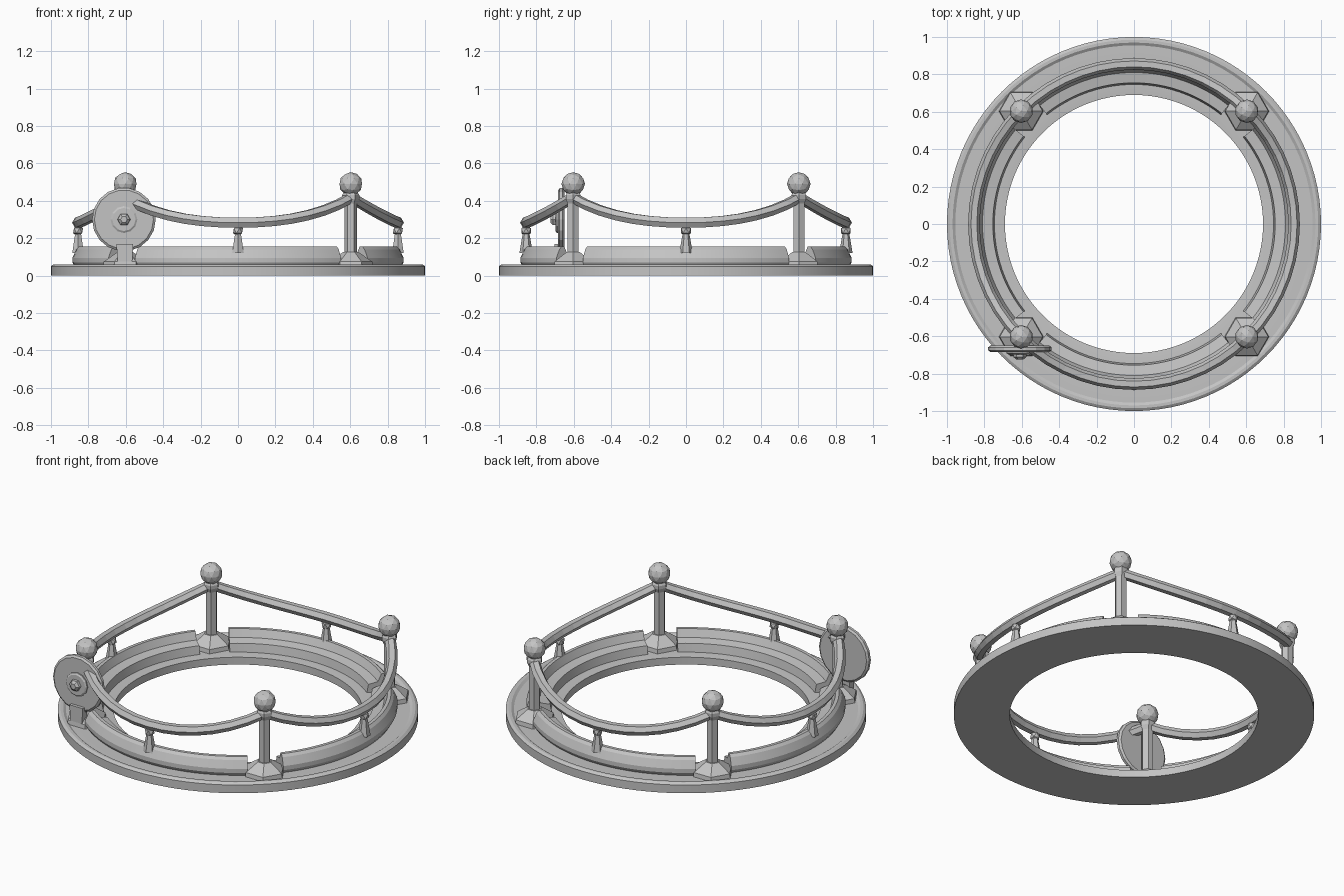
import bpy, bmesh, math
from mathutils import Vector, Matrix

cube = bpy.data.objects.get("Cube")
if cube:
    bpy.data.objects.remove(cube, do_unlink=True)

GREY = (0.55, 0.55, 0.55, 1)
mat = bpy.data.materials.new("stone grey")
mat.use_nodes = True
mat.diffuse_color = GREY
mat.node_tree.nodes["Principled BSDF"].inputs["Base Color"].default_value = GREY


def finish(name, bm, smooth=None):
    bmesh.ops.recalc_face_normals(bm, faces=bm.faces)
    me = bpy.data.meshes.new(name)
    bm.to_mesh(me)
    bm.free()
    me.materials.append(mat)
    ob = bpy.data.objects.new(name, me)
    bpy.context.collection.objects.link(ob)
    if smooth:
        bpy.ops.object.select_all(action="DESELECT")
        ob.select_set(True)
        bpy.context.view_layer.objects.active = ob
        bpy.ops.object.shade_smooth_by_angle(angle=math.radians(smooth))
    return ob


def sweep(name, profile, start, end, steps, lift=lambda t: 0, smooth=None):
    """Carry an (r, z) profile round the z axis; t runs from -1 to 1."""
    bm = bmesh.new()
    closed = abs(end - start) > 359
    rings = []
    for i in range(steps if closed else steps + 1):
        a = math.radians(start + (end - start) * i / steps)
        dz = lift(2 * i / steps - 1)
        rings.append([bm.verts.new((r * math.cos(a), r * math.sin(a), z + dz)) for r, z in profile])
    n = len(profile)
    for i in range(steps):
        p, q = rings[i], rings[(i + 1) % len(rings)]
        for k in range(n):
            bm.faces.new((p[k], p[(k + 1) % n], q[(k + 1) % n], q[k]))
    if not closed:
        bm.faces.new(rings[0])
        bm.faces.new(rings[-1])
    return finish(name, bm, smooth)


def lathe(name, profile, sides, loc, turn=0, tilt=0, smooth=None):
    """Stack of (radius, height) rings, capped at both ends."""
    bm = bmesh.new()
    rings = [[bm.verts.new((r * math.cos(turn + math.tau * k / sides),
                            r * math.sin(turn + math.tau * k / sides), h))
              for k in range(sides)] for r, h in profile]
    for p, q in zip(rings, rings[1:]):
        for k in range(sides):
            j = (k + 1) % sides
            bm.faces.new((p[k], p[j], q[j], q[k]))
    bm.faces.new(rings[0])
    bm.faces.new(rings[-1])
    bm.transform(Matrix.Translation(loc) @ Matrix.Rotation(tilt, 4, "X"))
    return finish(name, bm, smooth)


def ball(name, radius, loc, detail=2):
    bm = bmesh.new()
    bmesh.ops.create_icosphere(bm, subdivisions=detail, radius=radius,
                               matrix=Matrix.Translation(loc))
    return finish(name, bm)


# Flat base ring with a raised outer lip
sweep("base_ring", [(0.69, 0), (1, 0), (1, 0.05), (0.985, 0.06), (0.97, 0.06),
                    (0.955, 0.05), (0.74, 0.05), (0.69, 0.045)], 0, 360, 96, smooth=25)

# Four curb segments, handrails and short supports, one per side
CURB = [(0.87, 0.045), (0.885, 0.07), (0.885, 0.095), (0.865, 0.14), (0.85, 0.155),
        (0.83, 0.155), (0.81, 0.11), (0.755, 0.1), (0.745, 0.045)]
RAIL = [(0.856 + 0.031 * math.cos(math.tau * k / 6),
         0.283 + 0.031 * math.sin(math.tau * k / 6)) for k in range(6)]
for i, side in enumerate(("left", "back", "right", "front")):
    mid = 90 * i
    sweep("curb_" + side, CURB, mid - 38.5, mid + 38.5, 24, smooth=20)
    sweep("rail_" + side, RAIL, mid - 45, mid + 45, 14,
          lift=lambda t: 0.135 * abs(t) ** 2.2)
    a = math.radians(mid)
    spot = Vector((0.855 * math.cos(a), 0.855 * math.sin(a), 0))
    lathe("support_" + side, [(0.036, 0.12), (0.018, 0.225)], 6, spot, math.pi / 6)
    ball("support_ball_" + side, 0.03, spot + Vector((0, 0, 0.24)), 1)

# Corner posts with flared feet and ball tops
for sx, lr in ((1, "left"), (-1, "right")):
    for sy, fb in ((-1, "front"), (1, "back")):
        tag = fb + "_" + lr
        spot = Vector((0.603 * sx, 0.603 * sy, 0))
        lathe("foot_" + tag, [(0.12, 0.045), (0.115, 0.075), (0.042, 0.125)], 6, spot)
        lathe("post_" + tag, [(0.034, 0.1), (0.034, 0.385), (0.046, 0.41),
                              (0.046, 0.43), (0.034, 0.45)], 6, spot)
        ball("post_ball_" + tag, 0.063, spot + Vector((0, 0, 0.49)))

# Upright round plate in front of one post, with hub, knob and neck
centre = Vector((-0.61, -0.667, 0.3))
facing = math.pi / 2
lathe("plate", [(0.158, -0.017), (0.17, -0.008), (0.17, 0.008), (0.158, 0.017)],
      18, centre, tilt=facing)
lathe("plate_hub", [(0.072, 0.01), (0.072, 0.024), (0.062, 0.03)], 12, centre, tilt=facing)
lathe("plate_knob", [(0.036, 0.02), (0.034, 0.045), (0.018, 0.058)], 6, centre, tilt=facing)
bm = bmesh.new()
bmesh.ops.create_cube(bm, size=1)
for v in bm.verts:
    wide = 0.09 if v.co.z > 0 else 0.075
    v.co = Vector((v.co.x * wide, v.co.y * 0.045, v.co.z * 0.12)) + Vector((-0.605, -0.68, 0.11))
finish("plate_neck", bm)
